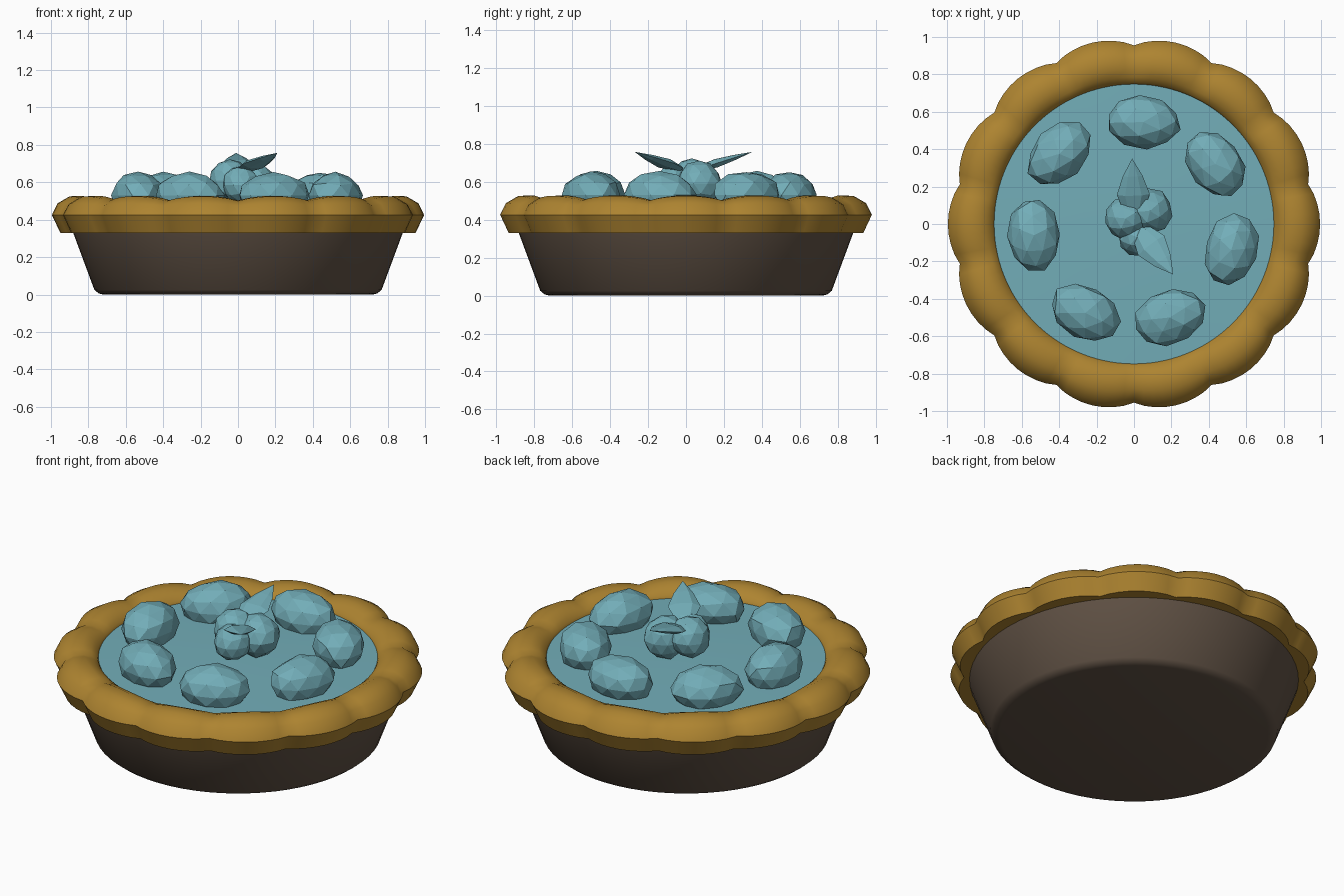
import bpy, bmesh, math, random
from mathutils import Vector, Matrix

if "Cube" in bpy.data.objects:
    bpy.data.objects.remove(bpy.data.objects["Cube"])

random.seed(4)


def material(name, rgb):
    m = bpy.data.materials.new(name)
    m.diffuse_color = (*rgb, 1)
    m.use_nodes = True
    m.node_tree.nodes["Principled BSDF"].inputs["Base Color"].default_value = m.diffuse_color
    return m


BROWN = material("dish_brown", (0.12, 0.085, 0.06))
GOLD = material("crust_gold", (0.42, 0.23, 0.03))
TEAL = material("filling_teal", (0.17, 0.42, 0.48))


def finish(name, bm, mat, smooth=None):
    bmesh.ops.recalc_face_normals(bm, faces=bm.faces)
    me = bpy.data.meshes.new(name)
    bm.to_mesh(me)
    bm.free()
    ob = bpy.data.objects.new(name, me)
    bpy.context.collection.objects.link(ob)
    me.materials.append(mat)
    if smooth:
        bpy.ops.object.select_all(action='DESELECT')
        ob.select_set(True)
        bpy.context.view_layer.objects.active = ob
        bpy.ops.object.shade_smooth_by_angle(angle=math.radians(smooth))
    return ob


def lathe(name, rings_at, n, mat, closed=False, smooth=40):
    """rings_at(angle) gives the (r, z) profile at that angle."""
    bm = bmesh.new()
    cols = []
    for i in range(n):
        a = math.tau * i / n
        cols.append([bm.verts.new((r * math.cos(a), r * math.sin(a), z))
                     for r, z in rings_at(a)])
    m = len(cols[0])
    for i in range(n):
        c, d = cols[i], cols[(i + 1) % n]
        for j in range(m if closed else m - 1):
            k = (j + 1) % m
            bm.faces.new((c[j], d[j], d[k], c[k]))
    if not closed:
        bm.faces.new([c[0] for c in cols])
        bm.faces.new([c[-1] for c in cols])
    return finish(name, bm, mat, smooth)


# Dish
lathe("dish", lambda a: [(0.72, 0), (0.745, 0.006), (0.768, 0.025), (0.885, 0.34)],
      64, BROWN)


# Scalloped crust with 14 lobes
def crust_profile(a):
    s = abs(math.cos(7 * a)) ** 0.8
    o, t = 0.04 * s, 0.025 * s
    return [(0.78, 0.33), (0.91 + o, 0.33), (0.955 + o, 0.425), (0.925 + o, 0.475 + t / 2),
            (0.88 + o / 2, 0.50 + t), (0.83, 0.503 + t), (0.785, 0.495 + t / 2),
            (0.755, 0.48), (0.74, 0.45)]


lathe("crust", crust_profile, 14 * 8, GOLD, closed=True, smooth=50)

# Filling
lathe("filling", lambda a: [(0.78, 0.40), (0.765, 0.465), (0.4, 0.475), (0.1, 0.48)],
      48, TEAL, smooth=30)


# Faceted fruit pieces
def fruit(name, loc, size, turn):
    bm = bmesh.new()
    bmesh.ops.create_icosphere(bm, subdivisions=2, radius=1)
    spin = Matrix.Rotation(random.uniform(0, 6), 3, 'Z')
    for v in bm.verts:
        v.co = spin @ v.co * random.uniform(0.95, 1.04)
        v.co = Vector(c * s for c, s in zip(v.co, size))
    bmesh.ops.rotate(bm, verts=bm.verts, matrix=Matrix.Rotation(turn, 3, 'Z'))
    bmesh.ops.translate(bm, verts=bm.verts, vec=loc)
    return finish(name, bm, TEAL)


SPOTS = [(0.05, 0.545), (0.435, 0.32), (0.52, -0.14), (0.19, -0.5),
         (-0.26, -0.475), (-0.535, -0.06), (-0.4, 0.375)]
for i, (x, y) in enumerate(SPOTS):
    fruit(f"fruit_{i + 1}", (x, y, 0.53), (0.198, 0.142, 0.124),
          math.atan2(y, x) + math.pi / 2)

# Small berries in the centre
for i, (x, y, z, r) in enumerate([(0.085, 0.07, 0.59, 0.12), (-0.045, 0.03, 0.61, 0.115),
                                  (0.015, -0.07, 0.585, 0.1)]):
    fruit(f"centre_berry_{i + 1}", (x, y, z), (r, r, r), 0)


# Pointed leaves
def leaf(name, base, tip, width, thick):
    base, tip = Vector(base), Vector(tip)
    d = tip - base
    side = d.cross(Vector((0, 0, 1))).normalized()
    up = side.cross(d).normalized()
    bm = bmesh.new()
    rings = []
    for t, w in ((0.12, 0.65), (0.38, 1.0), (0.7, 0.6)):
        c = base + d * t
        rings.append([bm.verts.new(c + side * width * w * math.cos(k * math.pi / 3)
                                   + up * thick * w * math.sin(k * math.pi / 3))
                      for k in range(6)])
    ends = bm.verts.new(base), bm.verts.new(tip)
    for k in range(6):
        n = (k + 1) % 6
        bm.faces.new((ends[0], rings[0][n], rings[0][k]))
        for p, q in zip(rings, rings[1:]):
            bm.faces.new((p[k], p[n], q[n], q[k]))
        bm.faces.new((rings[2][k], rings[2][n], ends[1]))
    finish(name, bm, TEAL)


leaf("leaf_back", (0, 0.04, 0.66), (-0.01, 0.35, 0.757), 0.088, 0.026)
leaf("leaf_front", (0.02, -0.02, 0.66), (0.21, -0.27, 0.757), 0.088, 0.026)
